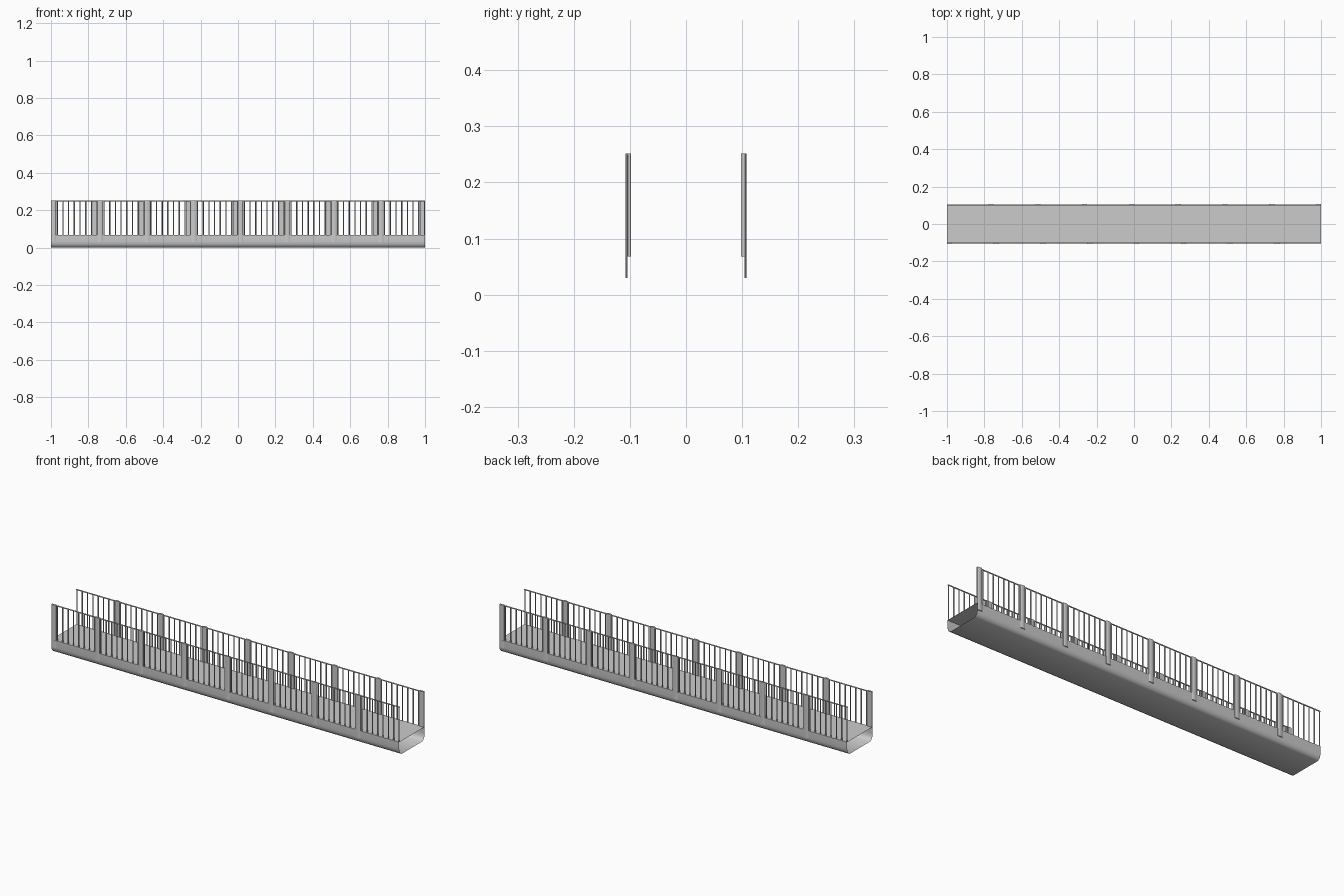
import bpy, bmesh, math
from mathutils import Matrix, Vector

if "Cube" in bpy.data.objects:
    bpy.data.objects.remove(bpy.data.objects["Cube"])

PANEL, PANELS, BARS = 0.25, 8, 8
POST_W, DECK_Z, TOP_Z = 0.027, 0.068, 0.252


def finish(bm, name, smooth=True):
    me = bpy.data.meshes.new(name)
    bmesh.ops.recalc_face_normals(bm, faces=bm.faces)
    bm.to_mesh(me)
    bm.free()
    ob = bpy.data.objects.new(name, me)
    bpy.context.collection.objects.link(ob)
    for p in me.polygons:
        p.use_smooth = smooth
    return ob


def smooth_by_angle(ob, deg):
    bpy.ops.object.select_all(action='DESELECT')
    bpy.context.view_layer.objects.active = ob
    ob.select_set(True)
    bpy.ops.object.shade_smooth_by_angle(angle=math.radians(deg))


def sweep(bm, profile, length_x):
    # open-ended strip of faces along x from a (y, z) profile
    a = [bm.verts.new((-length_x / 2, y, z)) for y, z in profile]
    b = [bm.verts.new((length_x / 2, y, z)) for y, z in profile]
    for i in range(len(profile) - 1):
        bm.faces.new((a[i], b[i], b[i + 1], a[i + 1]))


def rod(bm, p, q, r, sides=8):
    p, q = Vector(p), Vector(q)
    d = q - p
    m = Matrix.Translation((p + q) / 2) @ d.to_track_quat('Z', 'Y').to_matrix().to_4x4()
    bmesh.ops.create_cone(bm, cap_ends=True, segments=sides, radius1=r, radius2=r,
                          depth=d.length, matrix=m)


def slab(bm, x0, x1, y_out, y_in, z0, z1, c=0.003):
    # upright with chamfered outer corners
    c = min(c, (y_in - y_out) * 0.6)
    pts = [(x0, y_in), (x0, y_out + c), (x0 + 2 * c, y_out),
           (x1 - 2 * c, y_out), (x1, y_out + c), (x1, y_in)]
    f = bm.faces.new([bm.verts.new((x, y, z0)) for x, y in pts])
    r = bmesh.ops.extrude_face_region(bm, geom=[f], use_keep_orig=True)
    vs = [g for g in r['geom'] if isinstance(g, bmesh.types.BMVert)]
    bmesh.ops.translate(bm, vec=(0, 0, z1 - z0), verts=vs)


# walking surface
bm = bmesh.new()
sweep(bm, [(-0.104, DECK_Z), (0.104, DECK_Z)], 2)
finish(bm, "deck_surface", False)

# curved underside, open at both ends
half = [(0.104, DECK_Z), (0.104, 0.033), (0.102, 0.018), (0.095, 0.006), (0.084, 0.0)]
bm = bmesh.new()
sweep(bm, [(-y, z) for y, z in half] + half[::-1], 2)
finish(bm, "deck_underside")

# railings: the back one is the front one turned half round
for side, turn in (("front", 0), ("back", math.pi)):
    posts, bars, rail = bmesh.new(), bmesh.new(), bmesh.new()
    for i in range(PANELS):
        x = -1 + i * PANEL
        slab(posts, x, x + POST_W, -0.108, -0.098, DECK_Z, TOP_Z)
        slab(posts, x, x + POST_W, -0.108, -0.104, 0.03, DECK_Z)
        for j in range(BARS):
            bx = x + 0.033 + j * (PANEL - 0.036) / (BARS - 1)
            rod(bars, (bx, -0.101, DECK_Z), (bx, -0.101, 0.249), 0.003)
    rod(rail, (-1, -0.101, 0.249), (1, -0.101, 0.249), 0.003)
    for bm, part in ((posts, "posts"), (bars, "balusters"), (rail, "handrail")):
        bmesh.ops.rotate(bm, verts=bm.verts, cent=(0, 0, 0),
                         matrix=Matrix.Rotation(turn, 3, 'Z'))
        smooth_by_angle(finish(bm, f"{side}_{part}"), 50)
